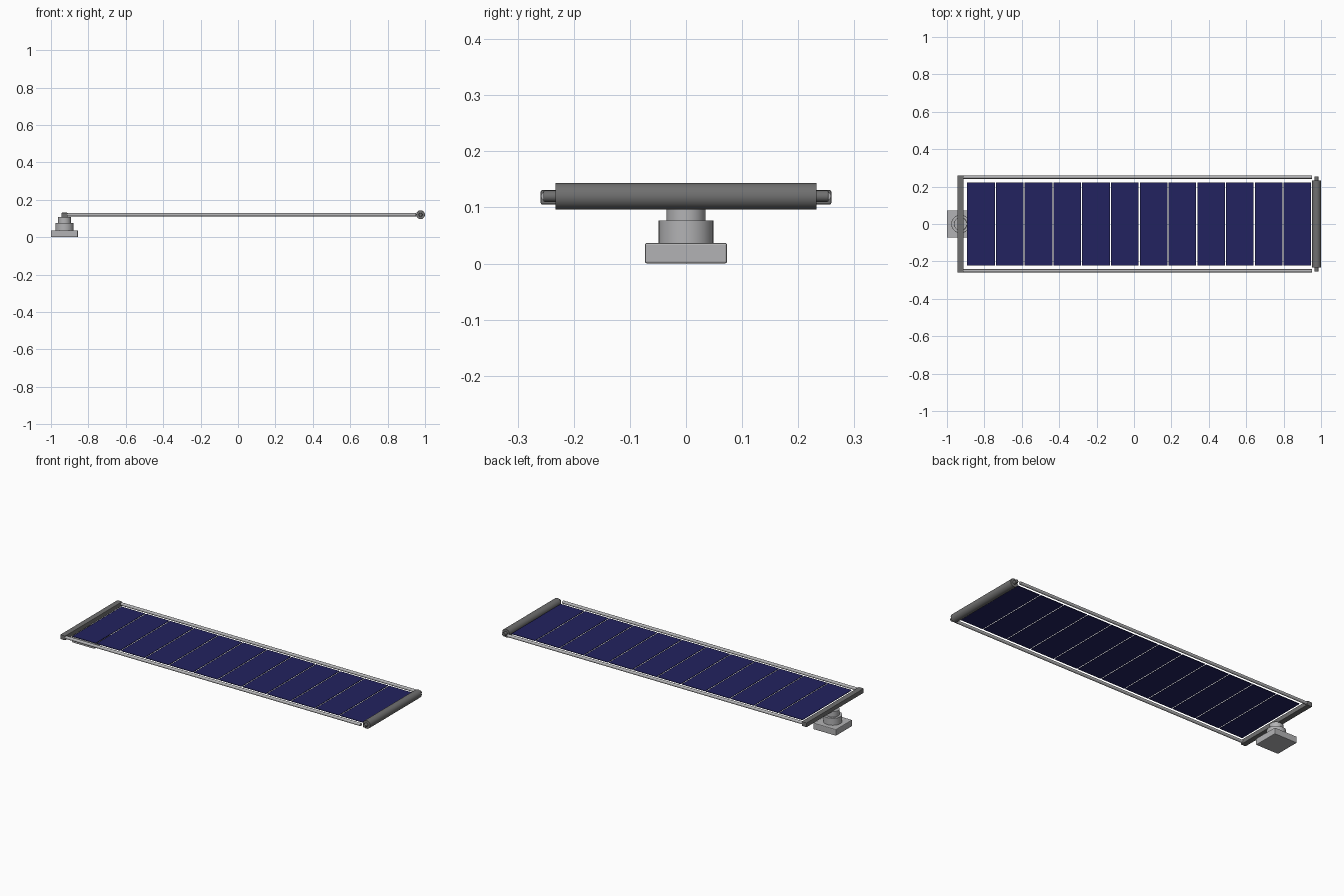
import bpy
from math import radians

cube = bpy.data.objects.get("Cube")
if cube:
    bpy.data.objects.remove(cube, do_unlink=True)


def material(name, rgb):
    m = bpy.data.materials.new(name)
    m.use_nodes = True
    m.diffuse_color = (*rgb, 1)
    m.node_tree.nodes["Principled BSDF"].inputs["Base Color"].default_value = (*rgb, 1)
    return m


LIGHT = material("light grey metal", (0.45, 0.45, 0.46))
DARK = material("dark grey metal", (0.16, 0.16, 0.16))
NAVY = material("navy solar cell", (0.016, 0.016, 0.115))


def finish(name, mat, bevel):
    ob = bpy.context.object
    ob.name = name
    ob.data.materials.append(mat)
    bpy.ops.object.transform_apply(location=False, rotation=True, scale=True)
    if bevel:
        mod = ob.modifiers.new("edge bevel", 'BEVEL')
        mod.width = bevel
        mod.segments = 2
        mod.limit_method = 'ANGLE'
        mod.angle_limit = radians(40)
    return ob


def box(name, centre, size, mat, bevel=0):
    bpy.ops.mesh.primitive_cube_add(size=1, location=centre)
    bpy.context.object.scale = size
    return finish(name, mat, bevel)


def rod(name, centre, radius, length, mat, axis='Z', bevel=0, sides=32):
    turn = {'X': (0, radians(90), 0), 'Y': (radians(90), 0, 0), 'Z': (0, 0, 0)}[axis]
    bpy.ops.mesh.primitive_cylinder_add(vertices=sides, radius=radius, depth=length,
                                        location=centre, rotation=turn)
    ob = finish(name, mat, bevel)
    bpy.ops.object.shade_smooth_by_angle(angle=radians(35))
    return ob


LEVEL = 0.12      # height of the blanket and its frame
MOUNT_X = -0.928

# Mount: square foot and stepped turntable
box("mount_foot", (MOUNT_X, 0, 0.0185), (0.144, 0.147, 0.037), LIGHT, 0.004)
rod("mount_turntable", (MOUNT_X, 0, 0.056), 0.049, 0.042, LIGHT, bevel=0.001)
rod("mount_neck", (MOUNT_X, 0, 0.092), 0.035, 0.034, LIGHT, bevel=0.001)

# Cross beam on the mount
box("cross_beam", (MOUNT_X, 0, 0.118), (0.032, 0.518, 0.026), DARK, 0.003)

# Roller with an end pin at each side
rod("roller", (0.976, 0, LEVEL), 0.0235, 0.466, DARK, 'Y', 0.001)
for side, label in ((1, "back"), (-1, "front")):
    rod(f"{label}_roller_pin", (0.976, side * 0.241, LEVEL), 0.01, 0.026, DARK, 'Y', 0.002, 20)
    # Long side rails
    rod(f"{label}_rail", (0.02, side * 0.25, LEVEL), 0.0085, 1.866, LIGHT, 'X', sides=16)

# Row of thin cells with open gaps between them
COUNT, START, PITCH, GAP = 12, -0.895, 0.1538, 0.006
for i in range(COUNT):
    box(f"solar_cell_{i + 1}", (START + PITCH * (i + 0.5), 0, LEVEL),
        (PITCH - GAP, 0.445, 0.003), NAVY)
